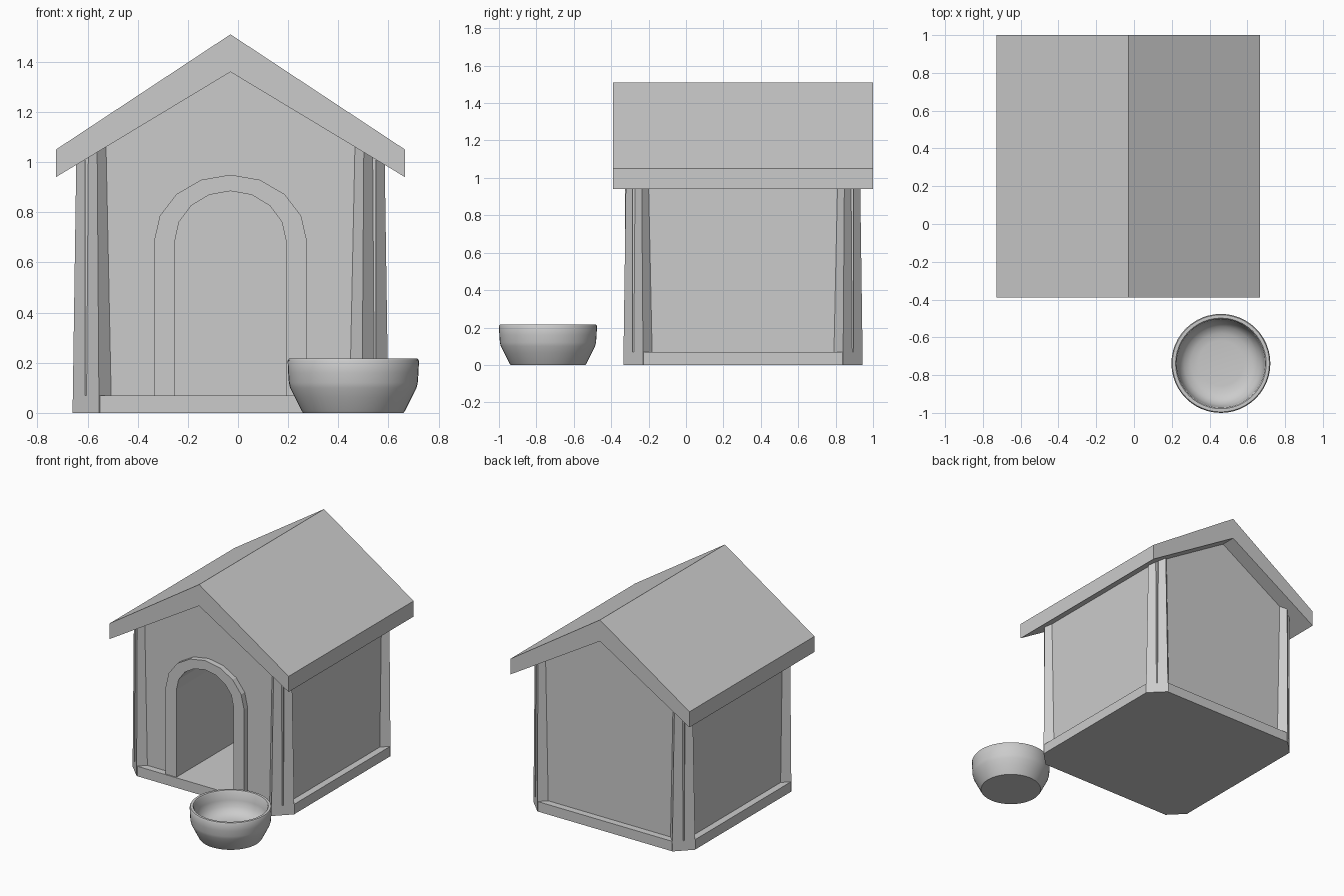
import bpy, bmesh, math

if "Cube" in bpy.data.objects:
    bpy.data.objects.remove(bpy.data.objects["Cube"])

CX, CY = -0.03, 0.305          # centre of the house
BASE_H = 0.07


def make(name, verts, faces):
    mesh = bpy.data.meshes.new(name)
    mesh.from_pydata(verts, [], faces)
    bm = bmesh.new()
    bm.from_mesh(mesh)
    bmesh.ops.recalc_face_normals(bm, faces=bm.faces)
    bm.to_mesh(mesh)
    bm.free()
    ob = bpy.data.objects.new(name, mesh)
    bpy.context.collection.objects.link(ob)
    return ob


def loft(name, a, b):
    """Closed solid between two matching outlines."""
    n = len(a)
    faces = [tuple(range(n)), tuple(range(2 * n - 1, n - 1, -1))]
    faces += [(i, (i + 1) % n, n + (i + 1) % n, n + i) for i in range(n)]
    return make(name, a + b, faces)


def prism_y(name, profile, y0, y1):
    return loft(name, [(x, y0, z) for x, z in profile],
                [(x, y1, z) for x, z in profile])


def underside(x):
    return 1.36 - abs(x - CX) * 0.42 / 0.697


def arch(half, rise, spring=0.685, seg=8):
    """Arch from bottom left over the top to bottom right."""
    pts = [(CX - half, BASE_H)]
    for i in range(seg + 1):
        t = math.pi * (1 - i / seg)
        pts.append((CX + half * math.cos(t), spring + rise * math.sin(t)))
    return pts + [(CX + half, BASE_H)]


# Roof: thick folded slab
L, R = CX - 0.697, CX + 0.697
prism_y("roof", [(L, 0.94), (L, 1.05), (CX, 1.51), (R, 1.05), (R, 0.94), (CX, 1.36)], -0.39, 1.0)

# Floor slab with clipped corners
hx, hy, c = 0.628, 0.638, 0.107
octagon = [(hx, -hy + c), (hx, hy - c), (hx - c, hy), (-hx + c, hy),
           (-hx, hy - c), (-hx, -hy + c), (-hx + c, -hy), (hx - c, -hy)]
loft("floor_base", [(CX + x, CY + y, 0) for x, y in octagon],
     [(CX + x, CY + y, BASE_H) for x, y in octagon])

# Walls, with the doorway as a notch in the front profile
wl, wr = CX - 0.58, CX + 0.58
gable = [(wr, BASE_H), (wr, underside(wr) + 0.03), (CX, 1.39),
         (wl, underside(wl) + 0.03), (wl, BASE_H)]
door = arch(0.222, 0.2)
prism_y("walls", gable + door, -0.285, 0.8)
prism_y("back_wall", gable, 0.8, 0.895)

# Raised door surround
prism_y("door_frame", arch(0.305, 0.265) + door[::-1], -0.325, -0.28)


# Flared diagonal corner posts
def post_ring(grow):
    ox, oy, w, d = 0.615 + grow, 0.625 + grow, 0.083 + grow * 1.5, 0.055
    return [(ox - w, oy), (ox, oy - w), (ox - d, oy - w - d), (ox - w - d, oy - d)]


for sx, side in ((-1, "left"), (1, "right")):
    for sy, end in ((-1, "front"), (1, "back")):
        low = [(CX + sx * x, CY + sy * y, 0.0) for x, y in post_ring(0.015)]
        top = [(CX + sx * x, CY + sy * y, underside(CX + x) + 0.03) for x, y in post_ring(0)]
        loft(f"{end}_{side}_post", low, top)

# Food bowl: turned profile, bottom to rim to inside
profile = [(0.2, 0), (0.206, 0.008), (0.233, 0.062), (0.252, 0.1), (0.257, 0.12),
           (0.26, 0.16), (0.262, 0.208), (0.257, 0.216), (0.24, 0.216),
           (0.234, 0.208), (0.229, 0.15), (0.218, 0.11), (0.195, 0.08),
           (0.16, 0.063), (0.12, 0.058)]
N, m = 48, len(profile)
verts, faces = [], []
for i in range(N):
    t = 2 * math.pi * i / N
    verts += [(0.46 + r * math.cos(t), -0.738 + r * math.sin(t), z) for r, z in profile]
    j = (i + 1) % N
    faces += [(i * m + k, j * m + k, j * m + k + 1, i * m + k + 1) for k in range(m - 1)]
faces += [tuple(i * m for i in range(N)), tuple(i * m + m - 1 for i in range(N))]
bowl = make("food_bowl", verts, faces)
bpy.context.view_layer.objects.active = bowl
bowl.select_set(True)
bpy.ops.object.shade_smooth_by_angle(angle=math.radians(35))
